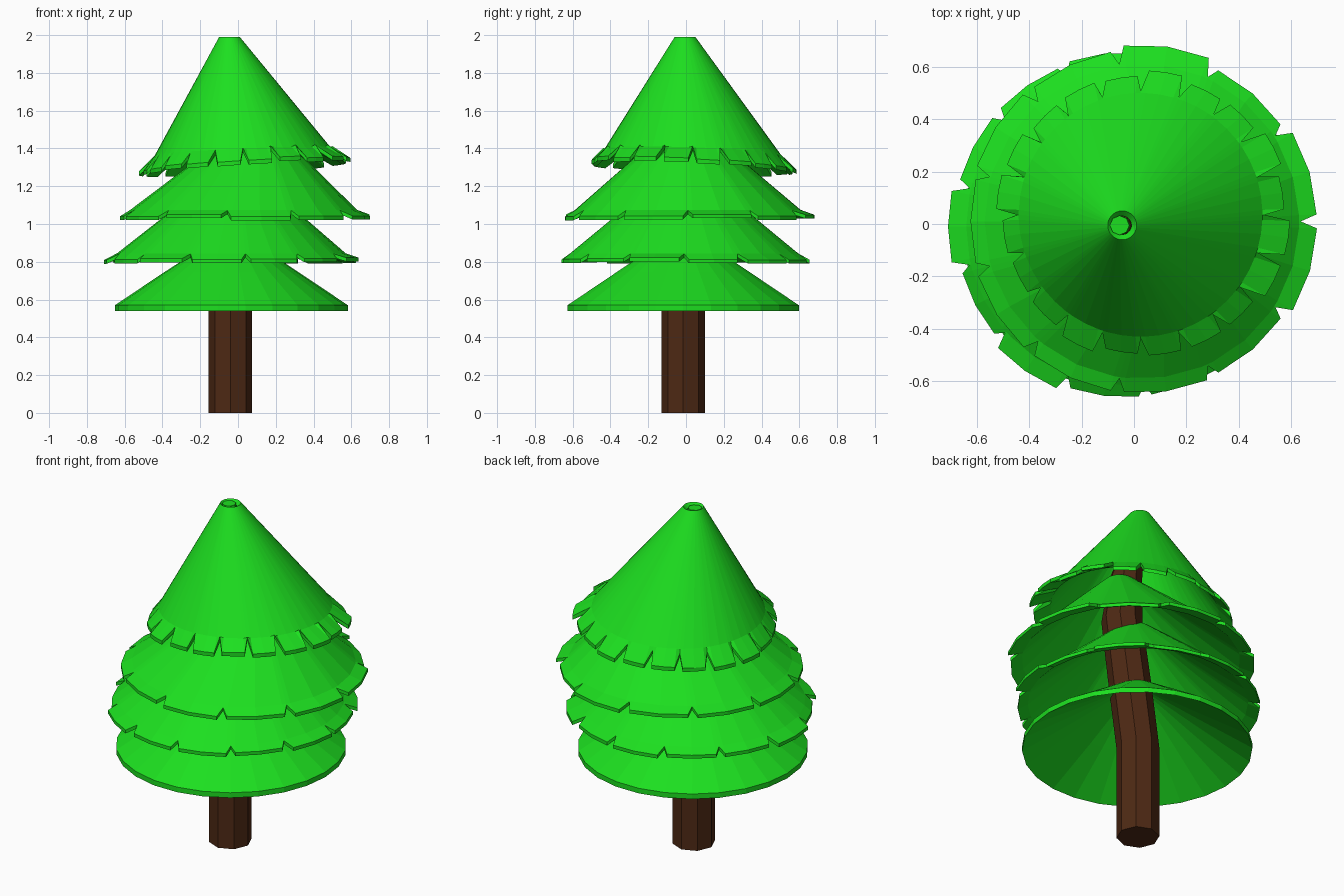
import bpy, bmesh, random
from math import sin, cos, tau

if "Cube" in bpy.data.objects:
    bpy.data.objects.remove(bpy.data.objects["Cube"])

random.seed(4)


def material(name, color):
    m = bpy.data.materials.new(name)
    m.diffuse_color = color
    m.use_nodes = True
    m.node_tree.nodes["Principled BSDF"].inputs["Base Color"].default_value = m.diffuse_color
    return m


GREEN = material("needles", (0.012, 0.74, 0.014, 1))
BROWN = material("bark", (0.075, 0.022, 0.007, 1))


def finish(name, bm, mat):
    bmesh.ops.recalc_face_normals(bm, faces=bm.faces)
    me = bpy.data.meshes.new(name)
    bm.to_mesh(me)
    bm.free()
    me.materials.append(mat)
    ob = bpy.data.objects.new(name, me)
    bpy.context.collection.objects.link(ob)
    return ob


def bridge(bm, a, b):
    n = len(a)
    for i in range(n):
        j = (i + 1) % n
        bm.faces.new((a[i], a[j], b[j], b[i]))


def stack(name, rings, mat, sides=8):
    """Capped column through (x, y, z, radius) rings."""
    bm = bmesh.new()
    loops = [[bm.verts.new((x + r * cos(tau * i / sides), y + r * sin(tau * i / sides), z))
              for i in range(sides)] for x, y, z, r in rings]
    for a, b in zip(loops, loops[1:]):
        bridge(bm, a, b)
    bm.faces.new(loops[0])
    bm.faces.new(loops[-1])
    finish(name, bm, mat)


def tier(name, top, shoulder, rim, flaps, gap=0.0, jitter=0.0, tilt=(0, 0), thick=0.03):
    """Hollow skirt of needles; each ring is (x, y, z, radius), notched between flaps."""
    # angle, how far the rim reaches beyond the shoulder, jitter of this flap
    samples = []
    for k in range(flaps):
        w = tau / flaps
        a = w * k
        jr = random.uniform(-jitter, jitter)
        jz = random.uniform(-jitter, jitter) * 0.4
        if gap:
            samples.append((a, 0.1, 0, 0))
            samples.append((a + gap * w, 1, jr, jz))
            samples.append((a + w / 2, 1, jr, jz))
            samples.append((a + (1 - gap) * w, 1, jr, jz))
        else:
            samples.append((a, 1, 0, 0))

    bm = bmesh.new()

    def point(ring, a, dr=0, dz=0, t=1):
        x, y, z, r = ring
        return (x + (r + dr) * cos(a), y + (r + dr) * sin(a),
                z + dz + t * (tilt[0] * cos(a) + tilt[1] * sin(a)))

    def edge(s, drop):
        a, reach, jr, jz = s
        ring = [p + (q - p) * reach for p, q in zip(shoulder, rim)]
        return point(ring, a, jr, jz - drop)

    def loop(fn):
        return [bm.verts.new(fn(s)) for s in samples]

    loops = [loop(lambda s: point(top, s[0], t=0)),
             loop(lambda s: point(shoulder, s[0], t=0.6)),
             loop(lambda s: edge(s, 0)),
             loop(lambda s: edge(s, thick)),
             loop(lambda s: point(shoulder, s[0], -0.015, -thick, 0.6)),
             loop(lambda s: point(top, s[0], -0.02, -thick, 0))]
    for i in range(len(loops)):
        bridge(bm, loops[i], loops[(i + 1) % len(loops)])
    finish(name, bm, GREEN)


# Trunk, straight at the foot and swaying inside the foliage
stack("trunk", [(-0.04, -0.015, 0, 0.115), (-0.04, -0.015, 0.55, 0.115),
                (0.02, -0.01, 0.92, 0.115), (0.085, 0, 1.28, 0.11),
                (0.06, 0, 1.55, 0.09), (-0.045, -0.005, 1.93, 0.035)], BROWN)
stack("tip", [(-0.05, -0.005, 1.92, 0.037), (-0.055, -0.005, 1.985, 0.037)], GREEN)

# Four stacked skirts of needles, bottom to top
tier("bottom_tier", (-0.03, -0.015, 0.92, 0.09), (-0.035, -0.015, 0.745, 0.355),
     (-0.035, -0.015, 0.57, 0.617), 26)
tier("lower_middle_tier", (-0.01, -0.01, 1.26, 0.10), (-0.035, -0.01, 0.845, 0.605),
     (-0.035, -0.01, 0.815, 0.66), 13, 0.08, 0.018, thick=0.02)
tier("upper_middle_tier", (0.10, 0, 1.52, 0.08), (0.03, 0.01, 1.075, 0.60),
     (0.03, 0.01, 1.045, 0.66), 11, 0.07, 0.015, thick=0.02)
tier("top_tier", (-0.045, -0.005, 1.99, 0.055), (0.025, 0.035, 1.385, 0.465),
     (0.035, 0.035, 1.315, 0.545), 20, 0.13, 0.016, (0.035, -0.025), 0.022)
